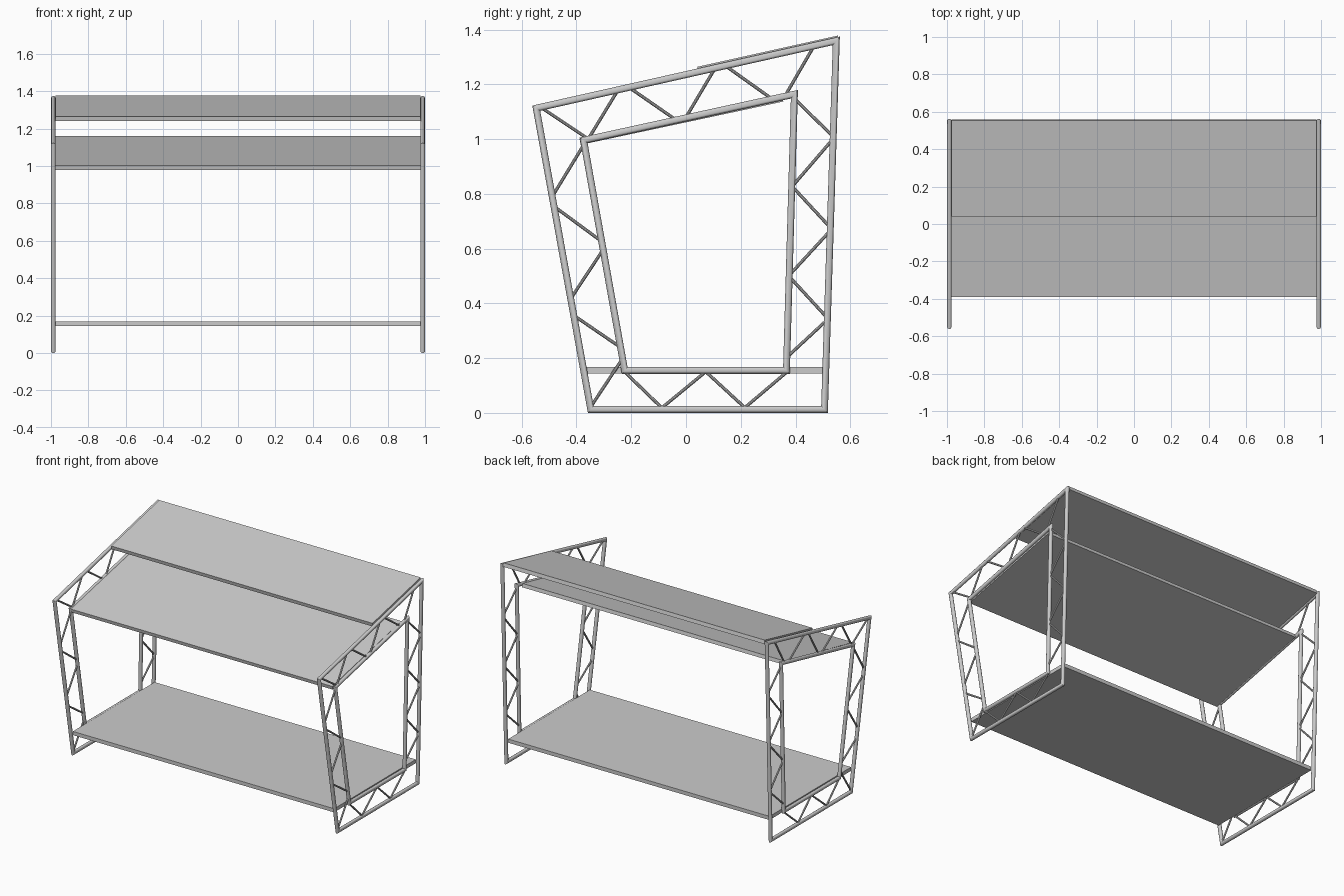
import bpy, bmesh, math
from mathutils import Vector

if "Cube" in bpy.data.objects:
    bpy.data.objects.remove(bpy.data.objects["Cube"])

SIDE_X = 0.9875    # centre plane of each side frame
TUBE_R = 0.0125
STRUT_R = 0.006


def finish(name, bm, mirror=False, smooth=False):
    bmesh.ops.recalc_face_normals(bm, faces=bm.faces)
    if smooth:
        for f in bm.faces:
            f.smooth = True
        for e in bm.edges:
            e.smooth = len(e.link_faces) == 2 and e.calc_face_angle() < math.radians(35)
    me = bpy.data.meshes.new(name)
    bm.to_mesh(me)
    bm.free()
    ob = bpy.data.objects.new(name, me)
    bpy.context.collection.objects.link(ob)
    if mirror:
        ob.modifiers.new("Mirror", 'MIRROR')
    return ob


def tube_loop(name, corners, r=TUBE_R, seg=16):
    """Closed round tube with mitred corners in the y-z plane."""
    bm = bmesh.new()
    pts = [Vector(c) for c in corners]
    n = len(pts)
    rings = []
    for i, p in enumerate(pts):
        d1 = (p - pts[i - 1]).normalized()
        d2 = (pts[(i + 1) % n] - p).normalized()
        n1, n2 = Vector((d1.y, -d1.x)), Vector((d2.y, -d2.x))
        m = (n1 + n2) / (1 + n1.dot(n2))
        ring = []
        for k in range(seg):
            a = 2 * math.pi * k / seg
            q = p + m * r * math.cos(a)
            ring.append(bm.verts.new((SIDE_X + r * math.sin(a), q.x, q.y)))
        rings.append(ring)
    for i in range(n):
        a, b = rings[i], rings[(i + 1) % n]
        for k in range(seg):
            j = (k + 1) % seg
            bm.faces.new((a[k], a[j], b[j], b[k]))
    return finish(name, bm, mirror=True, smooth=True)


def struts(name, segments, r=STRUT_R, seg=10):
    """Thin round rods between pairs of (y, z) points."""
    bm = bmesh.new()
    for y0, z0, y1, z1 in segments:
        a, b = Vector((SIDE_X, y0, z0)), Vector((SIDE_X, y1, z1))
        d = b - a
        mat = d.to_track_quat('Z', 'Y').to_matrix().to_4x4()
        mat.translation = (a + b) / 2
        bmesh.ops.create_cone(bm, cap_ends=True, segments=seg, radius1=r,
                              radius2=r, depth=d.length, matrix=mat)
    return finish(name, bm, mirror=True, smooth=True)


def shelf(name, front, back, thick, half_x=0.976):
    """Flat slab whose mid-line runs from front to back (y, z)."""
    bm = bmesh.new()
    f, b = Vector(front), Vector(back)
    d = (b - f).normalized()
    o = Vector((-d.y, d.x)) * thick / 2
    prof = [f - o, b - o, b + o, f + o]
    face = bm.faces.new([bm.verts.new((-half_x, p.x, p.y)) for p in prof])
    ext = bmesh.ops.extrude_face_region(bm, geom=[face])
    verts = [v for v in ext["geom"] if isinstance(v, bmesh.types.BMVert)]
    bmesh.ops.translate(bm, verts=verts, vec=(2 * half_x, 0, 0))
    return finish(name, bm)


# Side frames: outer and inner tube loops, mirrored to the left
tube_loop("outer_frame", [(-0.348, 0.0125), (0.506, 0.0125), (0.549, 1.359), (-0.547, 1.113)])
tube_loop("inner_frame", [(-0.224, 0.155), (0.367, 0.155), (0.396, 1.164), (-0.374, 0.996)])

# Lattice struts between the loops
struts("roof_struts", [
    (-0.530, 1.116, -0.362, 1.004), (-0.355, 1.004, -0.248, 1.180),
    (-0.208, 1.189, -0.042, 1.074), (0.000, 1.080, 0.106, 1.259),
    (0.144, 1.268, 0.310, 1.150), (0.363, 1.160, 0.468, 1.341)])
struts("front_struts", [
    (-0.370, 0.985, -0.487, 0.793), (-0.487, 0.758, -0.313, 0.630),
    (-0.307, 0.590, -0.418, 0.422), (-0.407, 0.354, -0.237, 0.238),
    (-0.232, 0.198, -0.348, 0.022)])
struts("back_struts", [
    (0.399, 1.145, 0.539, 1.008), (0.539, 1.003, 0.391, 0.831),
    (0.391, 0.824, 0.530, 0.674), (0.530, 0.669, 0.380, 0.506),
    (0.380, 0.495, 0.517, 0.346), (0.517, 0.341, 0.370, 0.205)])
struts("base_struts", [
    (-0.222, 0.148, -0.092, 0.022), (-0.084, 0.022, 0.069, 0.148),
    (0.075, 0.148, 0.212, 0.022), (0.218, 0.022, 0.367, 0.148)])

# Shelves
shelf("bottom_shelf", (-0.368, 0.156), (0.503, 0.156), 0.025)
shelf("middle_shelf", (-0.387, 0.991), (0.353, 1.149), 0.024)
shelf("top_shelf", (0.044, 1.252), (0.557, 1.366), 0.025)
